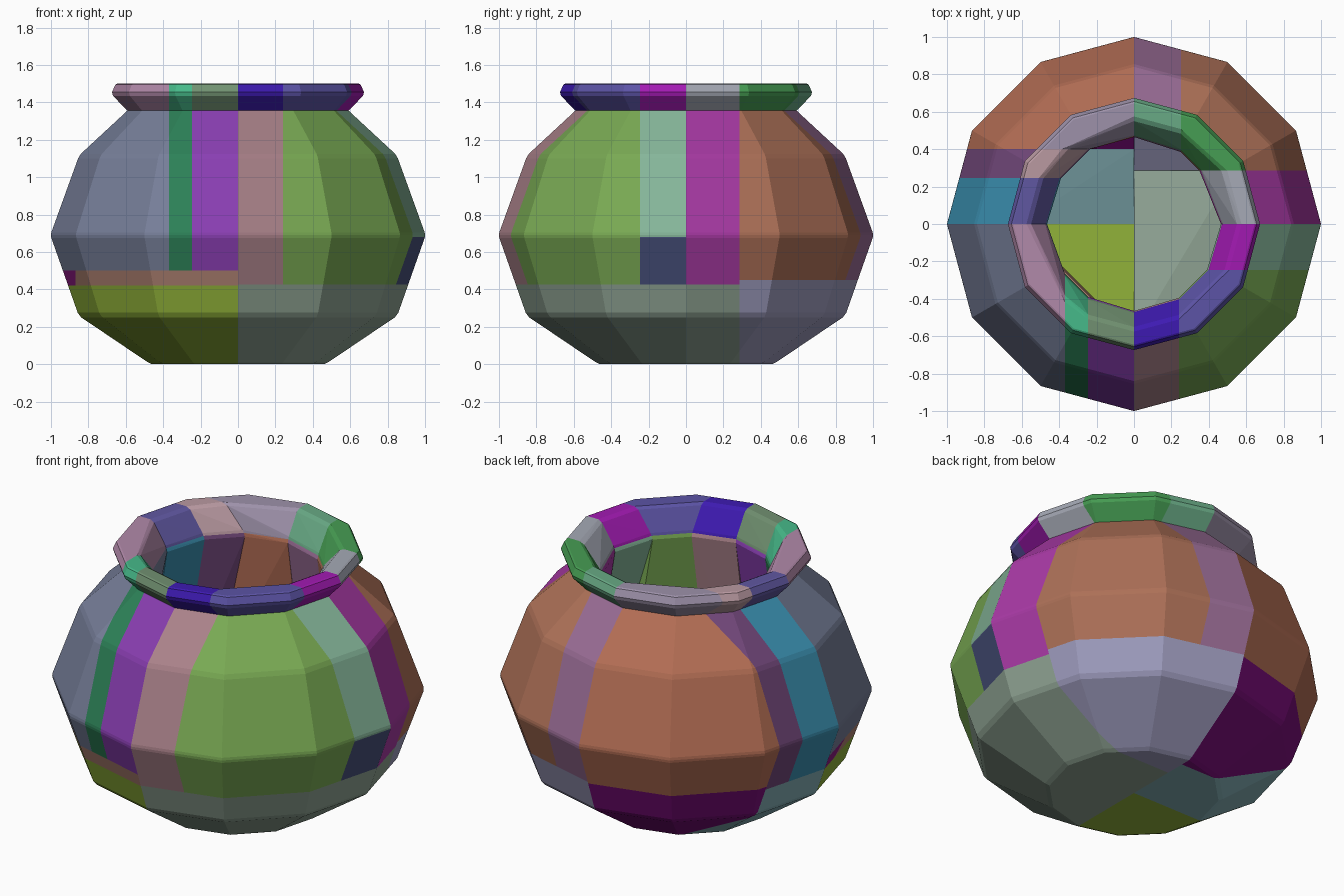
import bpy, bmesh, math
from mathutils import Vector

if "Cube" in bpy.data.objects:
    bpy.data.objects.remove(bpy.data.objects["Cube"])

SIDES = 12

# Pot cross-section (radius, height): outside going up, then inside going down
OUTER = [(0.46, 0.0), (0.485, 0.012), (0.838, 0.25), (0.857, 0.275),
         (0.998, 0.675), (1.0, 0.69), (0.998, 0.705), (0.855, 1.10),
         (0.84, 1.125), (0.592, 1.355)]
RIM = [(0.668, 1.435), (0.674, 1.455), (0.655, 1.495), (0.645, 1.50),
       (0.575, 1.50), (0.55, 1.487)]
INNER = [(0.475, 1.37), (0.465, 1.335), (0.60, 1.05), (0.66, 0.70),
         (0.61, 0.42), (0.30, 0.20)]


def lathe(profile):
    bm = bmesh.new()
    rings = []
    for r, z in profile:
        rings.append([bm.verts.new((r * math.cos(a), r * math.sin(a), z))
                      for a in (2 * math.pi * i / SIDES for i in range(SIDES))])
    for lo, hi in zip(rings, rings[1:]):
        for i in range(SIDES):
            j = (i + 1) % SIDES
            bm.faces.new((lo[i], lo[j], hi[j], hi[i]))
    bm.faces.new(rings[0][::-1])
    bm.faces.new(rings[-1])
    bmesh.ops.recalc_face_normals(bm, faces=bm.faces)
    return bm


def half(bm, axis, value, upper):
    """Closed part of the solid on one side of an axis-aligned plane."""
    out = bm.copy()
    co, no = Vector((0, 0, 0)), Vector((0, 0, 0))
    co[axis], no[axis] = value, 1
    bmesh.ops.bisect_plane(out, geom=out.verts[:] + out.edges[:] + out.faces[:],
                           dist=1e-5, plane_co=co, plane_no=no,
                           clear_outer=not upper, clear_inner=upper)
    rim = [e for e in out.edges if e.is_boundary]
    bmesh.ops.holes_fill(out, edges=rim, sides=0)
    bmesh.ops.recalc_face_normals(out, faces=out.faces)
    return out


def hull(bm):
    """Solid chunk wrapped around a cut piece."""
    out = bmesh.new()
    for v in bm.verts:
        out.verts.new(v.co)
    bmesh.ops.remove_doubles(out, verts=out.verts, dist=1e-4)
    bmesh.ops.convex_hull(out, input=out.verts)
    loose = [v for v in out.verts if not v.link_faces]
    bmesh.ops.delete(out, geom=loose, context='VERTS')
    bmesh.ops.dissolve_limit(out, angle_limit=math.radians(1),
                             verts=out.verts, edges=out.edges)
    bmesh.ops.recalc_face_normals(out, faces=out.faces)
    return out


def build(bm, node):
    """Walk the cut tree: (axis, value, below, above) or (name, colour)."""
    if len(node) == 2:
        name, colour = node
        mesh = bpy.data.meshes.new(name)
        piece = hull(bm)
        piece.to_mesh(mesh)
        piece.free()
        mat = bpy.data.materials.new(name)
        mat.diffuse_color = [(int(colour[i:i + 2], 16) / 255) ** 2.2
                             for i in (0, 2, 4)] + [1]
        mat.use_nodes = True
        mat.node_tree.nodes["Principled BSDF"].inputs["Base Color"].default_value = mat.diffuse_color
        mesh.materials.append(mat)
        bpy.context.collection.objects.link(bpy.data.objects.new(name, mesh))
    else:
        axis, value, below, above = node
        build(half(bm, axis, value, False), below)
        build(half(bm, axis, value, True), above)
    bm.free()


X, Y, Z = 0, 1, 2


def column(name, wall, rim):
    """Upright chunk with its own piece of rim."""
    return (Z, 1.355, ("wall_" + name, wall), ("rim_" + name, rim))


# Front left quarter
front_left = (Z, 0.42, ("base_front_left", "8FB03C"),
    (Z, 0.5,
        (X, -0.87, ("band_left", "8A2080"), ("band_front_left", "AC8070")),
        (X, -0.37, column("left_front", "767E98", "B088A8"),
            (X, -0.245, column("left_front_strip", "308058", "48B888"),
                column("front_left", "8840B0", "708F70")))))

# Back left quarter
back_left = (Y, 0.4,
    (Z, 0.42, ("base_left", "80AAB0"),
        (Y, 0.245, column("left_strip", "3C8CAC", "6058A0"),
            column("left_back", "704878", "B898A0"))),
    (Z, 0.44, ("base_back_left", "781478"),
        column("back_left", "B06C54", "9C90A8")))

# Front right half, up to the strip just behind the middle
front_right = (Z, 0.425, ("base_front_right", "8CA090"),
    (Y, 0.0,
        (X, 0.24, column("front_right", "A88088", "4020B0"),
            (Y, -0.245, column("right_front", "78A854", "5C54A4"),
                (Z, 0.68, ("wall_right_lower", "485078"),
                    column("right_upper", "84B498", "A020B0")))),
        column("right_strip", "A83CA4", "A4A8B4")))

# Back right
back_right = (Z, 0.45, ("base_back_right", "9C9ABC"),
    (X, 0.25, column("back_strip", "986C94", "68A884"),
        column("right_back", "AC7058", "489C54")))

build(lathe(OUTER + RIM + INNER),
      (X, 0.0, (Y, 0.0, front_left, back_left),
               (Y, 0.285, front_right, back_right)))
